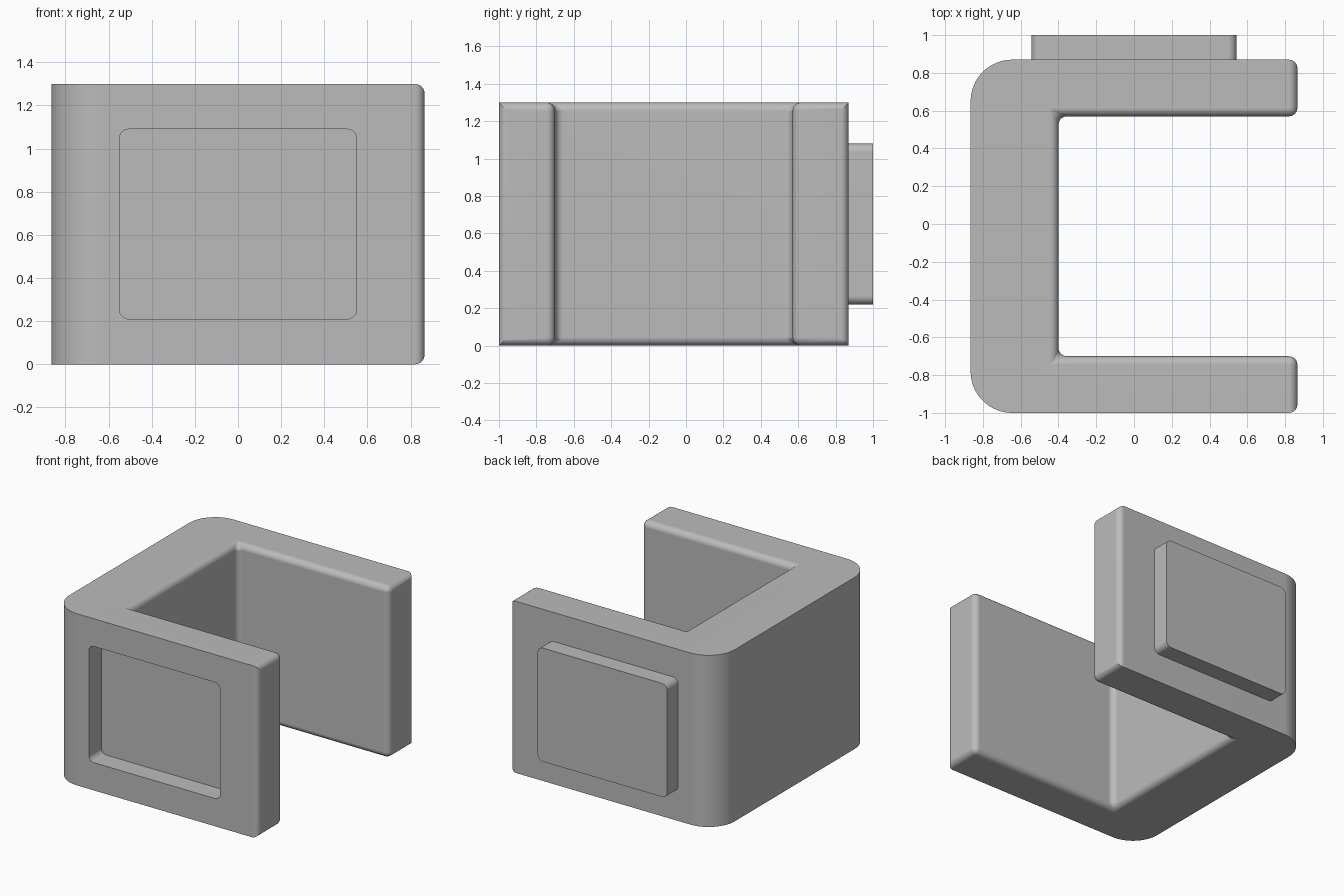
import bpy, bmesh, math
from mathutils import Vector

cube = bpy.data.objects.get("Cube")
if cube:
    bpy.data.objects.remove(cube, do_unlink=True)

# One plain grey for every part
grey = bpy.data.materials.new("plain_grey")
grey.use_nodes = True
colour = (0.5, 0.5, 0.5, 1)
grey.diffuse_color = colour
grey.node_tree.nodes["Principled BSDF"].inputs["Base Color"].default_value = colour

FILLET = 0.045
TIP, INNER = 0.865, -0.4
FRONT, BACK, HEIGHT = -1.0, 0.87, 1.3


def arc(cx, cy, r, start, steps):
    """Quarter circle running anticlockwise from the start angle."""
    return [(cx + r * math.cos(a), cy + r * math.sin(a))
            for a in (math.radians(start + 90 * i / steps) for i in range(steps + 1))]


def prism(name, base, direction, edge_rule=None):
    """Extrude a closed outline, optionally filleting the edges the rule picks."""
    bm = bmesh.new()
    face = bm.faces.new([bm.verts.new(p) for p in base])
    top = bmesh.ops.extrude_face_region(bm, geom=[face], use_keep_orig=True)["geom"]
    bmesh.ops.translate(bm, vec=Vector(direction),
                        verts=[v for v in top if isinstance(v, bmesh.types.BMVert)])
    bmesh.ops.recalc_face_normals(bm, faces=bm.faces)
    if edge_rule:
        bmesh.ops.bevel(bm, geom=[e for e in bm.edges if edge_rule(e)], offset=FILLET,
                        offset_type='OFFSET', segments=6, profile=0.5, affect='EDGES')
    mesh = bpy.data.meshes.new(name)
    bm.to_mesh(mesh)
    bm.free()
    mesh.materials.append(grey)
    obj = bpy.data.objects.new(name, mesh)
    bpy.context.collection.objects.link(obj)
    return obj


def rounded_block(name, half_width, low, high, y, depth):
    """Rounded rectangle in the x-z plane, extruded along y."""
    x, r = half_width - FILLET, FILLET
    outline = (arc(x, high - r, r, 0, 8) + arc(-x, high - r, r, 90, 8)
               + arc(-x, low + r, r, 180, 8) + arc(x, low + r, r, 270, 8))
    return prism(name, [(px, y, pz) for px, pz in outline], (0, depth, 0))


def select_only(obj):
    bpy.ops.object.select_all(action='DESELECT')
    obj.select_set(True)
    bpy.context.view_layer.objects.active = obj


# C-shaped body: large outer corners, small fillets round the mouth and tips
R = 0.22
outline = ([(TIP, BACK)] + arc(-TIP + R, BACK - R, R, 90, 16)
           + arc(-TIP + R, FRONT + R, R, 180, 16)
           + [(TIP, FRONT), (TIP, -0.7), (INNER, -0.7), (INNER, 0.57), (TIP, 0.57)])
body = prism("clip_body", [(x, y, 0) for x, y in outline], (0, 0, HEIGHT),
             lambda e: all(v.co.x > INNER - 0.01 for v in e.verts))

# Socket sunk into the front arm
cutter = rounded_block("socket_cutter", 0.55, 0.21, 1.09, FRONT - 0.1, 0.25)
cutter.hide_render = True
cut = body.modifiers.new("socket", 'BOOLEAN')
cut.operation, cut.solver, cut.object = 'DIFFERENCE', 'EXACT', cutter
select_only(body)
bpy.ops.object.modifier_apply(modifier=cut.name)
bpy.data.objects.remove(cutter, do_unlink=True)

# Matching raised block on the back arm
block = rounded_block("raised_block", 0.543, 0.22, 1.08, BACK - 0.01, 1.01 - BACK)

# Smooth fillets with flat-looking main faces
for obj in (body, block):
    select_only(obj)
    bpy.ops.object.shade_smooth_by_angle(angle=math.radians(30))
    weighted = obj.modifiers.new("weighted_normals", 'WEIGHTED_NORMAL')
    weighted.keep_sharp = True
